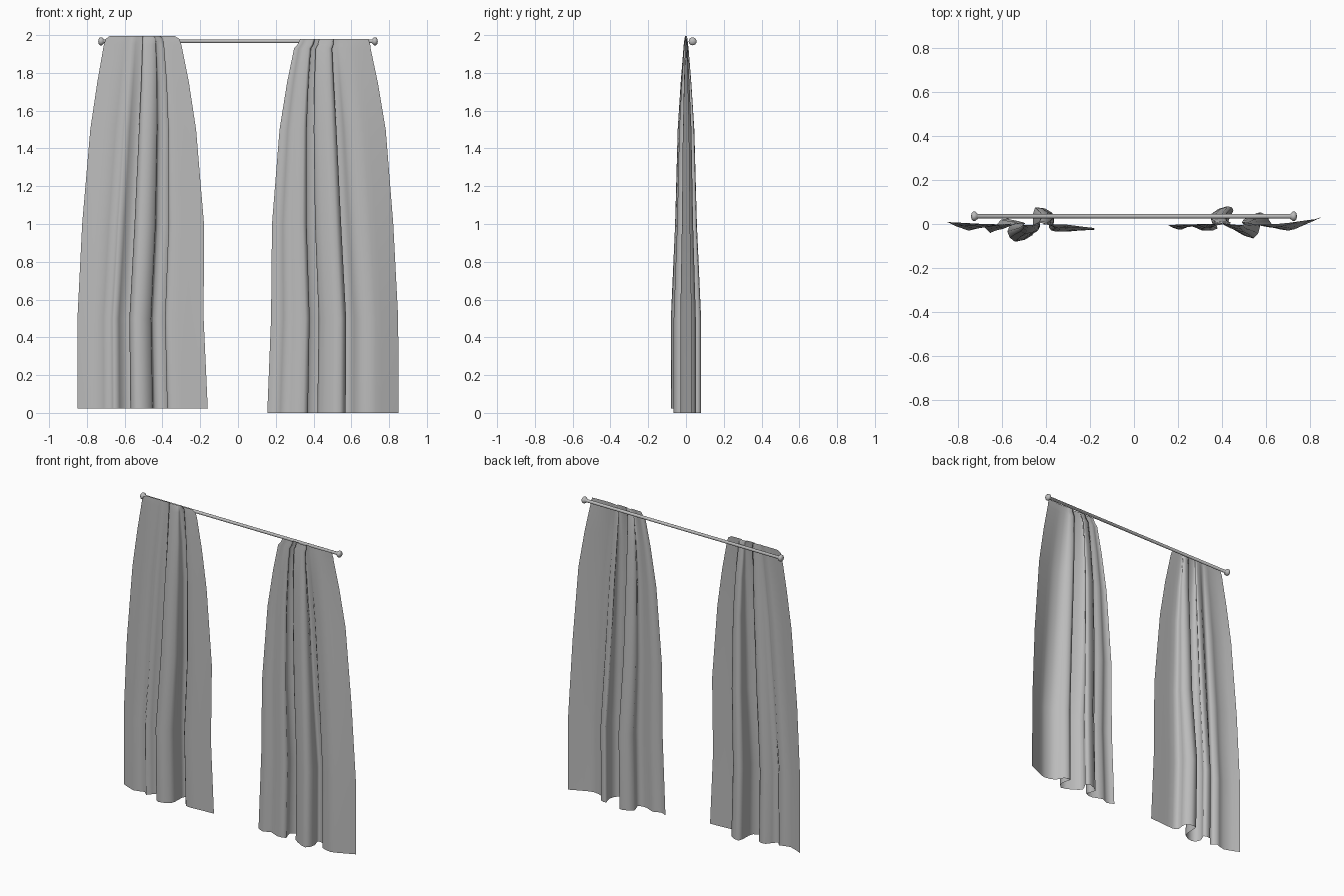
import bpy
import bmesh
import math
from mathutils import Vector

if "Cube" in bpy.data.objects:
    bpy.data.objects.remove(bpy.data.objects["Cube"], do_unlink=True)

grey = bpy.data.materials.new("soft grey")
grey.use_nodes = True
colour = (0.5, 0.5, 0.5, 1)
grey.diffuse_color = colour
grey.node_tree.nodes["Principled BSDF"].inputs["Base Color"].default_value = colour


def finish(bm, name):
    mesh = bpy.data.meshes.new(name)
    bm.to_mesh(mesh)
    bm.free()
    mesh.materials.append(grey)
    for p in mesh.polygons:
        p.use_smooth = True
    obj = bpy.data.objects.new(name, mesh)
    bpy.context.scene.collection.objects.link(obj)
    return obj


def smooth_path(points, steps=2):
    """Catmull-Rom curve through the fold points."""
    pts = [Vector(p) for p in points]
    pts = [pts[0]] + pts + [pts[-1]]
    out = []
    for a, b, c, d in zip(pts, pts[1:], pts[2:], pts[3:]):
        for i in range(steps):
            t = i / steps
            out.append(0.5 * (2 * b + (c - a) * t + (2 * a - 5 * b + 4 * c - d) * t**2
                              + (3 * b - a - 3 * c + d) * t**3))
    return out + [pts[-1]]


def curtain(name, folds, rows, shift):
    """Loft the hem fold path upwards; each row is (z, left x, right x, fold depth)."""
    path = smooth_path(folds)
    x0, x1 = path[0].x, path[-1].x
    bm = bmesh.new()
    grid = []
    for z, left, right, depth in rows:
        row = []
        for p in path:
            t = (p.x - x0) / (x1 - x0)
            t += shift * (z / 2) ** 2 * t * (1 - t)
            row.append(bm.verts.new((left + t * (right - left), p.y * depth, z)))
        grid.append(row)
    for low, high in zip(grid, grid[1:]):
        for i in range(len(path) - 1):
            bm.faces.new((low[i], low[i + 1], high[i + 1], high[i]))
    return finish(bm, name)


# Curtain panels
curtain("right_curtain",
        [(-.85, .01), (-.75, -.03), (-.68, -.01), (-.65, -.04), (-.6, .02), (-.55, .015),
         (-.57, -.035), (-.535, -.08), (-.46, -.05), (-.45, .01), (-.44, .075),
         (-.37, .05), (-.375, -.015), (-.34, -.035), (-.25, -.03), (-.16, -.025)],
        [(.022, -.85, -.16, 1), (.5, -.85, -.182, 1), (1, -.825, -.18, .72),
         (1.5, -.782, -.222, .55), (1.75, -.745, -.26, .35), (1.95, -.71, -.3, .15),
         (1.98, -.7, -.31, .1), (1.995, -.68, -.335, .06)], .4)
curtain("left_curtain",
        [(.155, -.005), (.2, -.025), (.25, -.005), (.31, -.03), (.37, -.02), (.35, .045),
         (.42, .08), (.445, .06), (.42, .01), (.46, -.03), (.54, -.065), (.57, -.01),
         (.555, .05), (.6, .04), (.63, -.01), (.7, -.03), (.76, -.01), (.85, .03)],
        [(0, .155, .85, 1), (.5, .175, .848, 1), (1, .18, .822, .72),
         (1.5, .22, .782, .55), (1.75, .26, .74, .35), (1.93, .297, .702, .17),
         (1.95, .315, .7, .13), (1.98, .33, .69, .08)], -.45)

# Rod with rounded end knobs, turned around the x axis
half = [(.74, 0), (.737, .014), (.73, .021), (.72, .021), (.712, .014), (.708, .01)]
profile = half + [(-x, r) for x, r in reversed(half)]
bm = bmesh.new()
verts = [bm.verts.new((x, .035, 1.967 + r)) for x, r in profile]
edges = [bm.edges.new(pair) for pair in zip(verts, verts[1:])]
bmesh.ops.spin(bm, geom=verts + edges, cent=(0, .035, 1.967), axis=(1, 0, 0),
               angle=2 * math.pi, steps=16, use_duplicate=False)
bmesh.ops.remove_doubles(bm, verts=bm.verts, dist=.0005)
bmesh.ops.recalc_face_normals(bm, faces=bm.faces)
rod = finish(bm, "curtain_rod")
